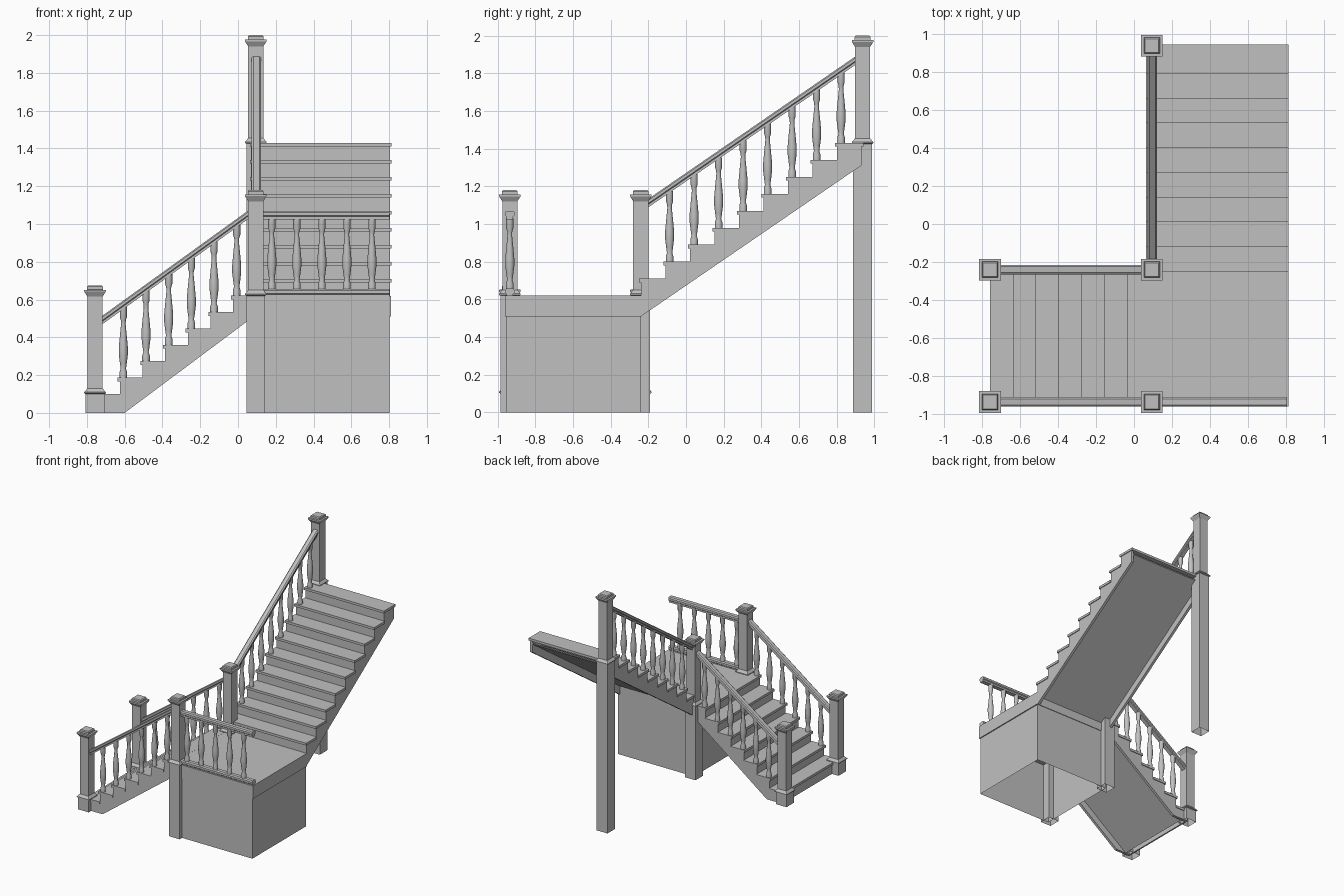
import bpy, bmesh
from math import cos, sin, pi, radians

old = bpy.data.objects.get("Cube")
if old:
    bpy.data.objects.remove(old)

grey = bpy.data.materials.new("stair grey")
grey.use_nodes = True
grey.diffuse_color = (0.53, 0.53, 0.53, 1)
grey.node_tree.nodes["Principled BSDF"].inputs["Base Color"].default_value = (0.53, 0.53, 0.53, 1)


def loft(name, rings, smooth=False, open_start=False):
    """Skin a stack of equal point rings and cap the ends."""
    bm = bmesh.new()
    loops = [[bm.verts.new(p) for p in ring] for ring in rings]
    n = len(loops[0])
    for a, b in zip(loops, loops[1:]):
        for i in range(n):
            j = (i + 1) % n
            bm.faces.new((a[i], a[j], b[j], b[i]))
    if not open_start:
        bm.faces.new(loops[0])
    bm.faces.new(loops[-1])
    bmesh.ops.recalc_face_normals(bm, faces=bm.faces)
    mesh = bpy.data.meshes.new(name)
    bm.to_mesh(mesh)
    bm.free()
    mesh.materials.append(grey)
    obj = bpy.data.objects.new(name, mesh)
    bpy.context.collection.objects.link(obj)
    if smooth:
        bpy.ops.object.select_all(action='DESELECT')
        obj.select_set(True)
        bpy.context.view_layer.objects.active = obj
        bpy.ops.object.shade_smooth_by_angle(angle=radians(40))
    return obj


def place(axis, u, w, z):
    """u runs along the flight, w across it."""
    return (u, w, z) if axis == "x" else (w, u, z)


def prism(name, axis, profile, w0, w1):
    return loft(name, [[place(axis, u, w, z) for u, z in profile] for w in (w0, w1)])


def box(name, axis, u0, u1, w0, w1, z0, z1):
    return prism(name, axis, [(u0, z0), (u1, z0), (u1, z1), (u0, z1)], w0, w1)


def newel(name, x, y, base, top):
    """Square post, open below: plinth, sloped collar, shaft and stepped cap."""
    steps = [(.05, 0), (.05, base), (.057, base + .004), (.057, base + .01),
             (.04, base + .03), (.04, top - .06), (.045, top - .052),
             (.057, top - .033), (.057, top - .024), (.042, top - .023),
             (.042, top - .007), (.036, top)]
    corners = ((-1, -1), (1, -1), (1, 1), (-1, 1))
    loft(name, [[(x + r * a, y + r * b, z) for a, b in corners] for r, z in steps],
         open_start=True)


def baluster(name, x, y, z, height=.375):
    """Turned spindle with a low belly."""
    shape = [(.020, 0), (.020, .08), (.014, .13), (.018, .2), (.024, .33),
             (.024, .43), (.018, .60), (.012, .76), (.013, .81), (.019, .86), (.019, 1)]
    loft(name, [[(x + r * cos(a * pi / 6), y + r * sin(a * pi / 6), z + t * height)
                 for a in range(12)] for r, t in shape], True)


def handrail(name, axis, u0, u1, w, z0, z1):
    """Moulded rail; z0 and z1 are the top heights at its two ends."""
    half = [(.018, -.045), (.018, -.03), (.025, -.024), (.025, -.008), (.016, 0)]
    section = half + [(-a, b) for a, b in reversed(half)]
    loft(name, [[place(axis, u, w + a, z + b) for a, b in section]
                for u, z in ((u0, z0), (u1, z1))])


def flight(name, axis, start, going, base, first, rise, count, end, w0, w1, under):
    """Treads, risers, two notched stringers and a deeply recessed soffit."""
    tops = [first + rise * k for k in range(count)]
    noses = [start + going * k for k in range(count)]
    below = [base] + tops
    profile = [(start + .012, under[0][1])]
    for k in range(count):
        u = noses[k] + .012
        if k:
            profile.append((u, below[k] - .006))
        profile.append((u, tops[k] - .006))
        back = end if k == count - 1 else noses[k + 1] + .012
        box(name + "_tread", axis, noses[k], back, w0 - .006, w1 + .006, tops[k] - .02, tops[k])
        box(name + "_riser", axis, u - .001, u + .011, w0 + .002, w1 - .002,
            max(below[k] - .01, 0), tops[k] - .01)
    profile += [(under[1][0], tops[-1] - .006), under[1], under[0]]
    for w in (w0, w1 - .022):
        prism(name + "_stringer", axis, profile, w, w + .022)
    (a, za), (b, zb) = under
    depth = .07
    a -= depth * (b - a) / (zb - za)
    prism(name + "_soffit", axis,
          [(a, za), (b, zb + depth), (b, zb + depth + .01), (a, za + .01)],
          w0 + .02, w1 - .02)


FRONT, BACK, LEFT_POST, MID = -.935, -.24, -.757, .094

# Landing: hollow walls under a solid floor
loft("landing_walls", [[(.094, -.953, z), (.802, -.953, z), (.802, -.24, z), (.094, -.24, z)]
                       for z in (0, .515)], open_start=True)
box("landing_floor", "x", .07, .811, -.96, -.235, .51, .62)

# Two flights
flight("lower_flight", "x", -.757, .12, 0, .1, .0867, 7, .075, -.952, -.222,
       ((-.60, 0), (.063, .495)))
flight("upper_flight", "y", -.25, .13, .62, .71, .09, 9, .943, .07, .806,
       ((-.238, .51), (.93, 1.31)))

# Newel posts
for y in (FRONT, BACK):
    newel("lower_newel", LEFT_POST, y, .10, .675)
    newel("landing_newel", MID, y, .62, 1.18)
newel("upper_newel", MID, .937, 1.425, 2.0)

# Lower flight balustrades
for y in (FRONT, BACK):
    handrail("lower_handrail", "x", -.72, .055, y, .513, 1.072)
    for k in range(6):
        baluster("lower_baluster", -.607 + .12 * k, y, .186 + .0867 * k)

# Upper flight balustrade
handrail("upper_handrail", "y", -.205, .90, MID + .003, 1.13, 1.89)
for k in range(8):
    baluster("upper_baluster", MID + .003, -.087 + .13 * k, .799 + .09 * k)

# Landing balustrade
handrail("landing_handrail", "x", .13, .803, FRONT, 1.07, 1.07)
handrail("landing_base_rail", "x", .13, .803, FRONT, .657, .657)
for k in range(5):
    baluster("landing_baluster", .179 + .1325 * k, FRONT, .655)
